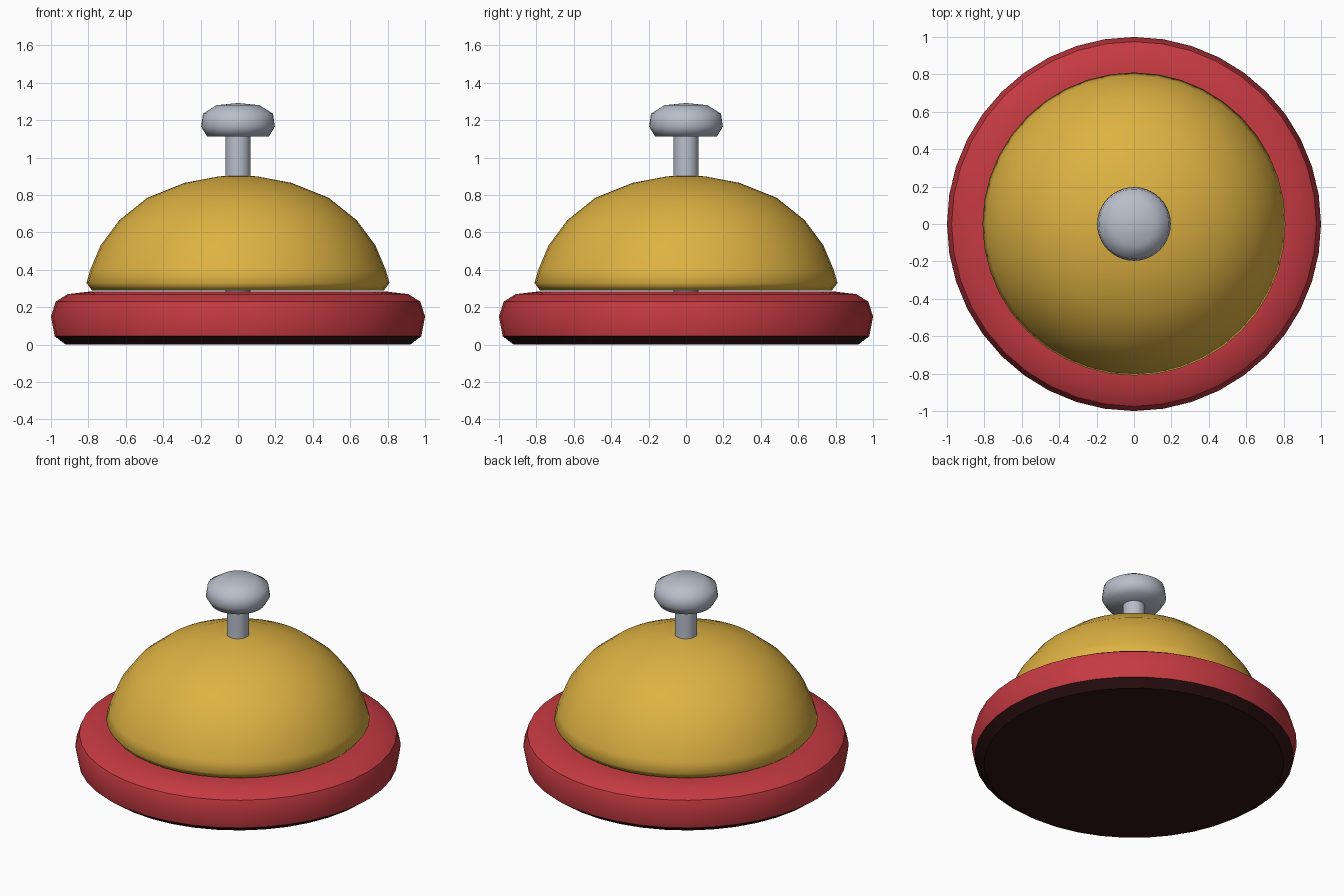
import bpy
import bmesh
import math

SEGMENTS = 40

cube = bpy.data.objects.get("Cube")
if cube:
    bpy.data.objects.remove(cube, do_unlink=True)


def material(name, rgb):
    mat = bpy.data.materials.new(name)
    mat.use_nodes = True
    mat.diffuse_color = (*rgb, 1)
    mat.node_tree.nodes["Principled BSDF"].inputs["Base Color"].default_value = (*rgb, 1)
    return mat


def lathe(name, profile, mats, angle):
    """Revolve an (r, z) profile, listed bottom to top, around the z axis."""
    bm = bmesh.new()
    verts = [bm.verts.new((r, 0, z)) for r, z in profile]
    edges = [bm.edges.new(pair) for pair in zip(verts, verts[1:])]
    bmesh.ops.spin(bm, geom=verts + edges, cent=(0, 0, 0), axis=(0, 0, 1),
                   angle=math.tau, steps=SEGMENTS, use_duplicate=False)
    bmesh.ops.remove_doubles(bm, verts=bm.verts, dist=0.0005)
    bmesh.ops.recalc_face_normals(bm, faces=bm.faces)
    mesh = bpy.data.meshes.new(name)
    bm.to_mesh(mesh)
    bm.free()
    for mat in mats:
        mesh.materials.append(mat)
    obj = bpy.data.objects.new(name, mesh)
    bpy.context.collection.objects.link(obj)
    bpy.ops.object.select_all(action='DESELECT')
    obj.select_set(True)
    bpy.context.view_layer.objects.active = obj
    bpy.ops.object.shade_smooth_by_angle(angle=math.radians(angle))
    return obj


red = material("red base", (0.56, 0.042, 0.054))
dark = material("dark underside", (0.033, 0.007, 0.007))
gold = material("gold dome", (0.73, 0.445, 0.055))
steel = material("steel", (0.48, 0.515, 0.59))

# Round base with a dark underside and lower chamfer
base = lathe("base", [(0, 0), (0.92, 0), (0.98, 0.045), (1, 0.15), (0.975, 0.23),
                      (0.91, 0.27), (0.8, 0.283), (0, 0.283)], [red, dark], 36)
for face in base.data.polygons:
    face.material_index = int(face.center.z < 0.04)

# Bell dome
lathe("bell_dome", [(0, 0.29), (0.78, 0.29), (0.81, 0.33), (0.79, 0.4), (0.735, 0.53),
                    (0.635, 0.665), (0.485, 0.785), (0.285, 0.865), (0.1, 0.9),
                    (0, 0.903)], [gold], 60)

# Plunger stem, running down through the dome into the base
lathe("stem", [(0, 0.25), (0.067, 0.25), (0.067, 1.13), (0, 1.13)], [steel], 40)

# Push button
lathe("button", [(0, 1.113), (0.165, 1.113), (0.197, 1.165), (0.187, 1.235),
                 (0.115, 1.28), (0, 1.292)], [steel], 60)
